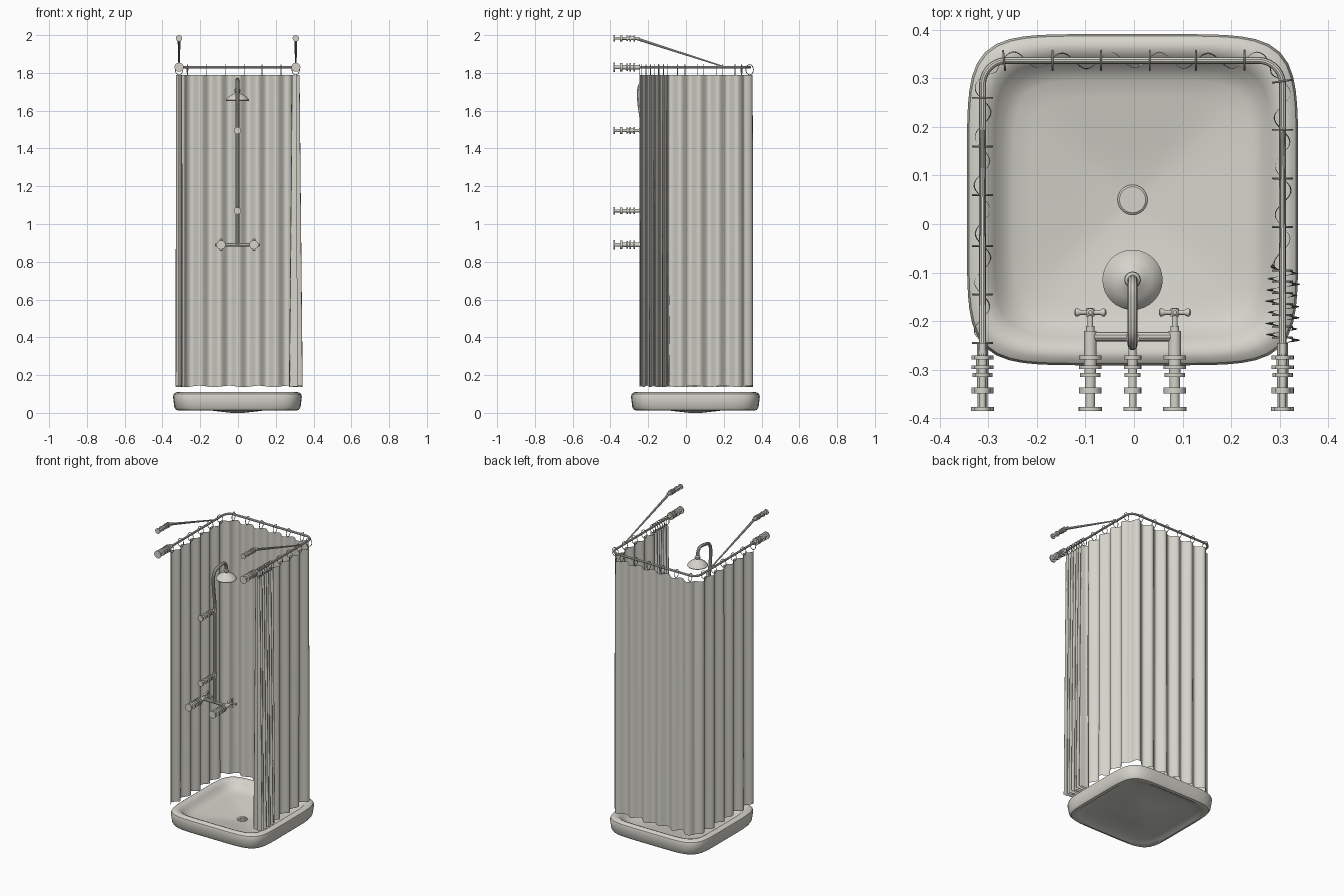
import bpy, bmesh, math
from mathutils import Vector, Matrix

cube = bpy.data.objects.get("Cube")
if cube:
    bpy.data.objects.remove(cube, do_unlink=True)

mat = bpy.data.materials.new("warm_light_grey")
mat.use_nodes = True
COLOUR = (0.66, 0.65, 0.59, 1)
mat.diffuse_color = COLOUR
mat.node_tree.nodes["Principled BSDF"].inputs["Base Color"].default_value = COLOUR

CX, WALL = -0.003, -0.385
LEFT, RIGHT, BACK, R = 0.306, -0.312, 0.337, 0.05
RAIL_Z = 1.83
ALONG_X = Matrix.Rotation(math.pi / 2, 4, 'Y')
ALONG_Y = Matrix.Rotation(-math.pi / 2, 4, 'X')
UP = Matrix.Identity(4)
parts = []


def add(name, mesh):
    obj = bpy.data.objects.new(name, mesh)
    bpy.context.collection.objects.link(obj)
    mesh.materials.clear()
    mesh.materials.append(mat)
    parts.append(obj)
    return obj


def loft(name, rings, closed=True, caps=False, matrix=UP):
    """Skin a list of equally long point rings."""
    bm = bmesh.new()
    rows = [[bm.verts.new(matrix @ Vector(p)) for p in ring] for ring in rings]
    n = len(rows[0])
    for a, b in zip(rows, rows[1:]):
        for i in range(n if closed else n - 1):
            j = (i + 1) % n
            bm.faces.new((a[i], a[j], b[j], b[i]))
    if caps:
        bm.faces.new(rows[0][::-1])
        bm.faces.new(rows[-1])
    bmesh.ops.recalc_face_normals(bm, faces=bm.faces)
    mesh = bpy.data.meshes.new(name)
    bm.to_mesh(mesh)
    bm.free()
    return add(name, mesh)


def lathe(name, profile, origin, axis=UP, sides=24):
    """Turn (radius, distance) points around an axis."""
    angles = [math.tau * i / sides for i in range(sides)]
    rings = [[(r * math.cos(a), r * math.sin(a), d) for a in angles] for r, d in profile]
    return loft(name, rings, True, True, Matrix.Translation(origin) @ axis)


def spool(name, x, z, sections, scale=1):
    """Stepped wall mount made of (end distance, radius) sections."""
    profile, start = [], 0
    for end, r in sections:
        profile += [(r * scale, start), (r * scale, end)]
        start = end
    return lathe(name, profile, (x, WALL, z), ALONG_Y)


def tube(name, points, radius, taper=1, spline='POLY'):
    """Round pipe along a path, optionally tapering to its end."""
    curve = bpy.data.curves.new(name, 'CURVE')
    curve.dimensions = '3D'
    curve.bevel_depth, curve.bevel_resolution = radius, 3
    curve.use_fill_caps = True
    sp = curve.splines.new(spline)
    sp.points.add(len(points) - 1)
    for i, p in enumerate(points):
        sp.points[i].co = (*p, 1)
        sp.points[i].radius = 1 + (taper - 1) * i / (len(points) - 1)
    if spline == 'NURBS':
        sp.order_u, sp.use_endpoint_u, sp.resolution_u = 3, True, 8
    temp = bpy.data.objects.new(name + "_path", curve)
    bpy.context.collection.objects.link(temp)
    bpy.context.view_layer.update()
    mesh = bpy.data.meshes.new_from_object(
        temp.evaluated_get(bpy.context.evaluated_depsgraph_get()))
    bpy.data.objects.remove(temp, do_unlink=True)
    mesh.name = name
    return add(name, mesh)


def rail_at(s, start):
    """Point and outward normal at distance s along the rail from y = start."""
    side, arc, back = BACK - R - start, R * math.pi / 2, LEFT - RIGHT - 2 * R
    if s < side:
        return Vector((RIGHT, start + s, 0)), Vector((-1, 0, 0))
    s -= side
    if s < arc:
        n = Vector((-math.cos(s / R), math.sin(s / R), 0))
        return Vector((RIGHT + R, BACK - R, 0)) + n * R, n
    s -= arc
    if s < back:
        return Vector((RIGHT + R + s, BACK, 0)), Vector((0, 1, 0))
    s -= back
    if s < arc:
        n = Vector((math.sin(s / R), math.cos(s / R), 0))
        return Vector((LEFT - R, BACK - R, 0)) + n * R, n
    return Vector((LEFT, BACK - R - s + arc, 0)), Vector((1, 0, 0))


# Tray: rounded-square rings of (half size, height, squareness)
TRAY = [(0.03, 0, 2), (0.12, 0.01, 4), (0.255, 0.03, 6), (0.29, 0.02, 6), (0.31, 0.012, 6),
        (0.325, 0.016, 6), (0.334, 0.03, 6), (0.341, 0.085, 6), (0.337, 0.1, 6),
        (0.325, 0.109, 6), (0.312, 0.11, 6), (0.298, 0.104, 6), (0.285, 0.09, 6),
        (0.268, 0.068, 6), (0.245, 0.056, 6), (0.21, 0.05, 6), (0.12, 0.034, 5), (0.03, 0.018, 2)]


def tray_ring(half, z, power):
    ring = []
    for i in range(96):
        c, s = math.cos(math.tau * i / 96), math.sin(math.tau * i / 96)
        r = half / (abs(c) ** power + abs(s) ** power) ** (1 / power)
        ring.append((CX + r * c, 0.05 + r * s, z))
    return ring


loft("shower_tray", [tray_ring(*t) for t in TRAY], True, True)

# Drain with a raised grid of studs
lathe("drain_cover", [(0.031, 0.012), (0.031, 0.022), (0.027, 0.025), (0.001, 0.025)], (CX, 0.05, 0))
for i in range(-2, 3):
    for j in range(-2, 3):
        if i * i + j * j < 7:
            lathe("drain_stud", [(0.002, 0.024), (0.002, 0.027)],
                  (CX + i * 0.008, 0.05 + j * 0.008, 0), UP, 8)

# Curtain rail
total = 2 * (BACK - R - WALL) + R * math.pi + LEFT - RIGHT - 2 * R
tube("curtain_rail", [rail_at(total * i / 200, WALL)[0] + Vector((0, 0, RAIL_Z))
                      for i in range(201)], 0.007)

# Curtain: wave along the rail, gathered tightly at the left front; a ring per fold
START = -0.245
length = 2 * (BACK - R - START) + R * math.pi + LEFT - RIGHT - 2 * R
HEIGHTS = [0.14 + 1.65 * k / 8 for k in range(9)]
rows = [[] for _ in HEIGHTS]
s = phase = 0
next_ring = 0
while s < length:
    p, n = rail_at(s, START)
    bunch = min(1, max(0, (s - (length - 0.165)) / 0.015))
    for row, z in zip(rows, HEIGHTS):
        low = (1.79 - z) / 1.65
        amp = 0.016 + bunch * (0.004 + 0.014 * low)
        off = amp * math.sin(math.tau * phase) + 0.003 * low * math.sin(phase * 2.3)
        hem = 0.004 * math.sin(phase * 4) if z < 0.2 else 0
        row.append(p + n * off + Vector((0, 0, z + hem)))
    if phase >= next_ring:
        tangent = Vector((n.y, -n.x, 0))
        loop = [p + n * 0.02 * math.cos(a) + Vector((0, 0, 1.817 + 0.027 * math.sin(a)))
                for a in (math.tau * k / 24 for k in range(25))]
        tube("curtain_ring", loop, 0.002)
        next_ring += 1
    step = 0.005 - 0.0035 * bunch
    s += step
    phase += step / (0.1 - 0.077 * bunch)
curtain = loft("curtain", rows, False)

# Wall mounts and sloping braces for the rail
MOUNT = [(0.008, 0.024), (0.036, 0.01), (0.048, 0.023), (0.07, 0.011), (0.078, 0.021),
         (0.086, 0.012), (0.094, 0.023), (0.106, 0.013), (0.114, 0.023), (0.14, 0.011)]
for side, x in (("right", RIGHT), ("left", LEFT)):
    spool(side + "_rail_mount", x, RAIL_Z, MOUNT)
    spool(side + "_brace_mount", x, 1.983, MOUNT, 0.7)
    tube(side + "_brace", [(x, -0.28, 1.987), (x, 0.21, RAIL_Z)], 0.008, 0.45)

# Valves with cross handles
VALVE = MOUNT[:-1] + [(0.165, 0.013), (0.175, 0.009), (0.212, 0.006)]
VALVE_Z = 0.89
for side, x in (("right", -0.09), ("left", 0.084)):
    spool(side + "_valve", x, VALVE_Z, VALVE)
    for axis in (UP, ALONG_X):
        lathe(side + "_handle_bar", [(0.004, -0.033), (0.008, -0.03), (0.008, -0.025),
                                     (0.005, -0.02), (0.005, 0.02), (0.008, 0.025),
                                     (0.008, 0.03), (0.004, 0.033)],
              (x, -0.182, VALVE_Z), axis, 16)
    lathe(side + "_handle_hub", [(0.009, 0), (0.009, 0.016)], (x, -0.19, VALVE_Z), ALONG_Y, 16)
tube("valve_crossbar", [(-0.09, -0.232, VALVE_Z), (0.084, -0.232, VALVE_Z)], 0.01)

# Riser with swan neck and its mounts
tube("riser_pipe", [(CX, -0.235, VALVE_Z), (CX, -0.235, 1.4), (CX, -0.235, 1.56),
                    (CX, -0.25, 1.64), (CX, -0.25, 1.75), (CX, -0.18, 1.765),
                    (CX, -0.115, 1.765), (CX, -0.115, 1.7)], 0.01, 1, 'NURBS')
for z in (1.07, 1.495):
    spool("riser_mount", CX, z, MOUNT, 0.78)
    lathe("riser_clamp", [(0.014, -0.012), (0.014, 0.012)], (CX, -0.235, z))

# Shower head
lathe("shower_head", [(0.01, 1.718), (0.016, 1.712), (0.017, 1.704), (0.012, 1.696),
                      (0.02, 1.69), (0.038, 1.681), (0.054, 1.668), (0.062, 1.656),
                      (0.06, 1.652), (0.052, 1.655), (0.001, 1.657)], (CX, -0.115, 0), UP, 32)

# Smooth shading with sharp steps
bpy.ops.object.select_all(action='DESELECT')
for obj in parts:
    obj.select_set(obj is not curtain)
bpy.context.view_layer.objects.active = parts[0]
bpy.ops.object.shade_smooth_by_angle(angle=math.radians(35))
for poly in curtain.data.polygons:
    poly.use_smooth = True
